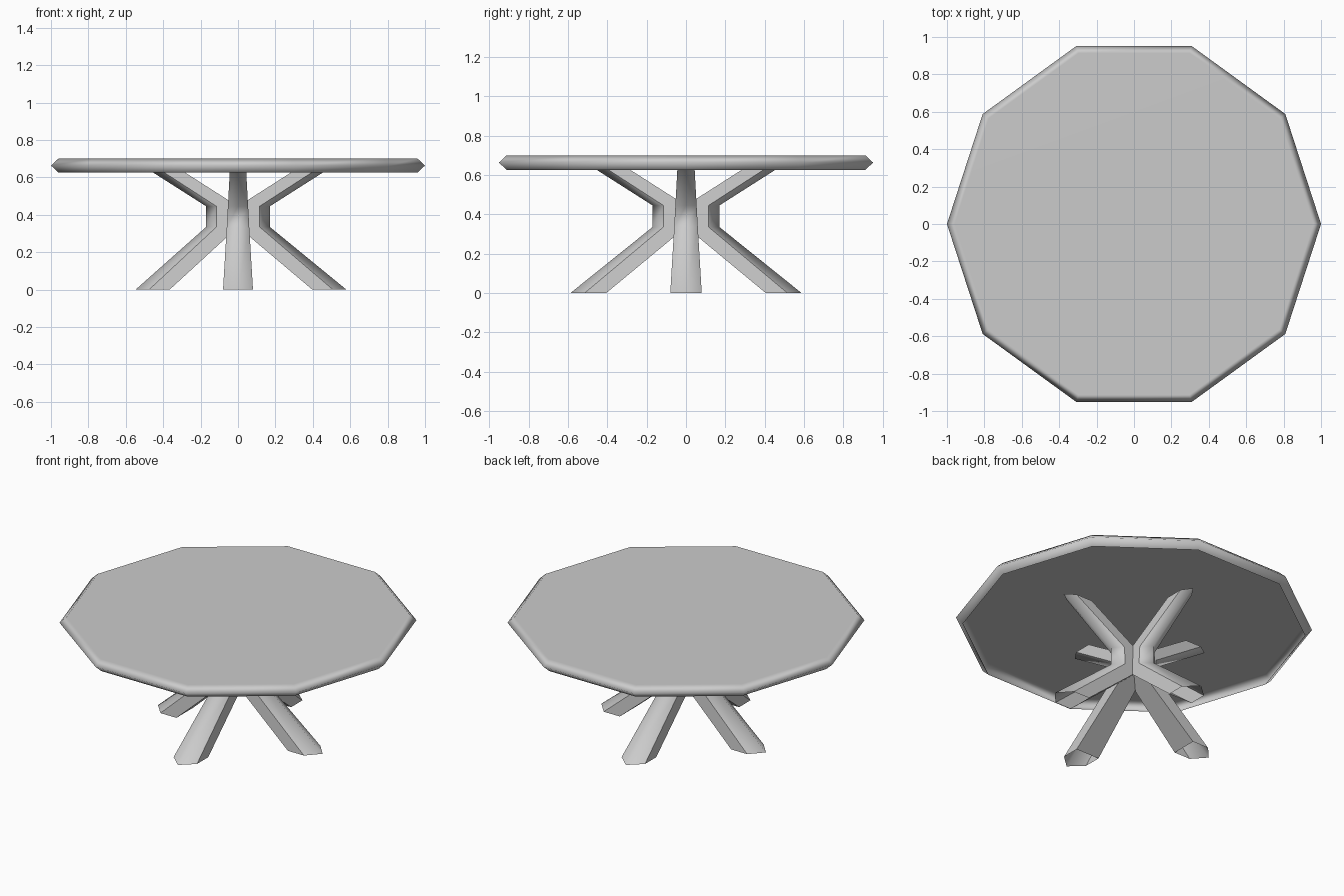
import bpy, bmesh, math
from mathutils import Matrix, Vector

if "Cube" in bpy.data.objects:
    bpy.data.objects.remove(bpy.data.objects["Cube"])


def finish(bm, name):
    me = bpy.data.meshes.new(name)
    bm.to_mesh(me)
    bm.free()
    ob = bpy.data.objects.new(name, me)
    bpy.context.collection.objects.link(ob)
    return ob


def loft(bm, rings):
    """Skin closed rings of points; returns the vertex rings."""
    vr = [[bm.verts.new(p) for p in r] for r in rings]
    n = len(vr[0])
    for a, b in zip(vr, vr[1:]):
        for i in range(n):
            j = (i + 1) % n
            f = bm.faces.new((a[i], a[j], b[j], b[i]))
            f.smooth = True
    return vr


# ten-sided table top: thin shell open underneath, pointed soft rim
bm = bmesh.new()
rings = [[(r * math.cos(math.tau * i / 10), r * math.sin(math.tau * i / 10), z)
          for i in range(10)]
         for r, z in ((.96, .626), (1, .663), (.96, .7))]
vr = loft(bm, rings)
bm.faces.new(vr[-1]).smooth = True
top = finish(bm, "table_top")
# let the large flat face keep its shading while the rim stays soft
top.modifiers.new("soft_rim", 'WEIGHTED_NORMAL').weight = 60


# bent leg: five-sided section (inner face, straight sides, soft outer ridge)
def leg(name, angle, foot_shift=0.0):
    bm = bmesh.new()
    # z, inner, side edge, outer ridge, half width
    sections = [(0, .405 + foot_shift, .515 + foot_shift, .587 + foot_shift, .08),
                (.335, 0, .115, .17, .06),
                (.445, 0, .115, .17, .054),
                (.665, .345, .455, .516, .042)]
    rings = [[(a, -w, z), (b, -w, z), (c, 0, z), (b, w, z), (a, w, z)]
             for z, a, b, c, w in sections]
    vr = loft(bm, rings)
    # only the lengthwise side and inner edges stay sharp
    for i in (0, 1, 3, 4):
        for a, b in zip(vr, vr[1:]):
            bm.edges.get((a[i], b[i])).smooth = False
    # mitre against the neighbouring legs
    for s in (1, -1):
        bmesh.ops.bisect_plane(bm, geom=bm.verts[:] + bm.edges[:] + bm.faces[:],
                               plane_co=(0, 0, 0), plane_no=Vector((-1, s, 0)).normalized(),
                               clear_outer=True, dist=1e-5)
    bmesh.ops.recalc_face_normals(bm, faces=bm.faces[:])
    # make sure the shell faces outwards (outer ridge faces look along +x)
    if sum(f.normal.x * f.calc_area() for f in bm.faces
           if f.calc_center_median().x > .13 and .335 < f.calc_center_median().z < .445) < 0:
        bmesh.ops.reverse_faces(bm, faces=bm.faces[:])
    bmesh.ops.transform(bm, matrix=Matrix.Rotation(angle, 4, 'Z'), verts=bm.verts[:])
    finish(bm, name)


leg("right_leg", 0, -.008)
leg("back_leg", math.pi / 2)
leg("left_leg", math.pi, -.04)
leg("front_leg", -math.pi / 2)
